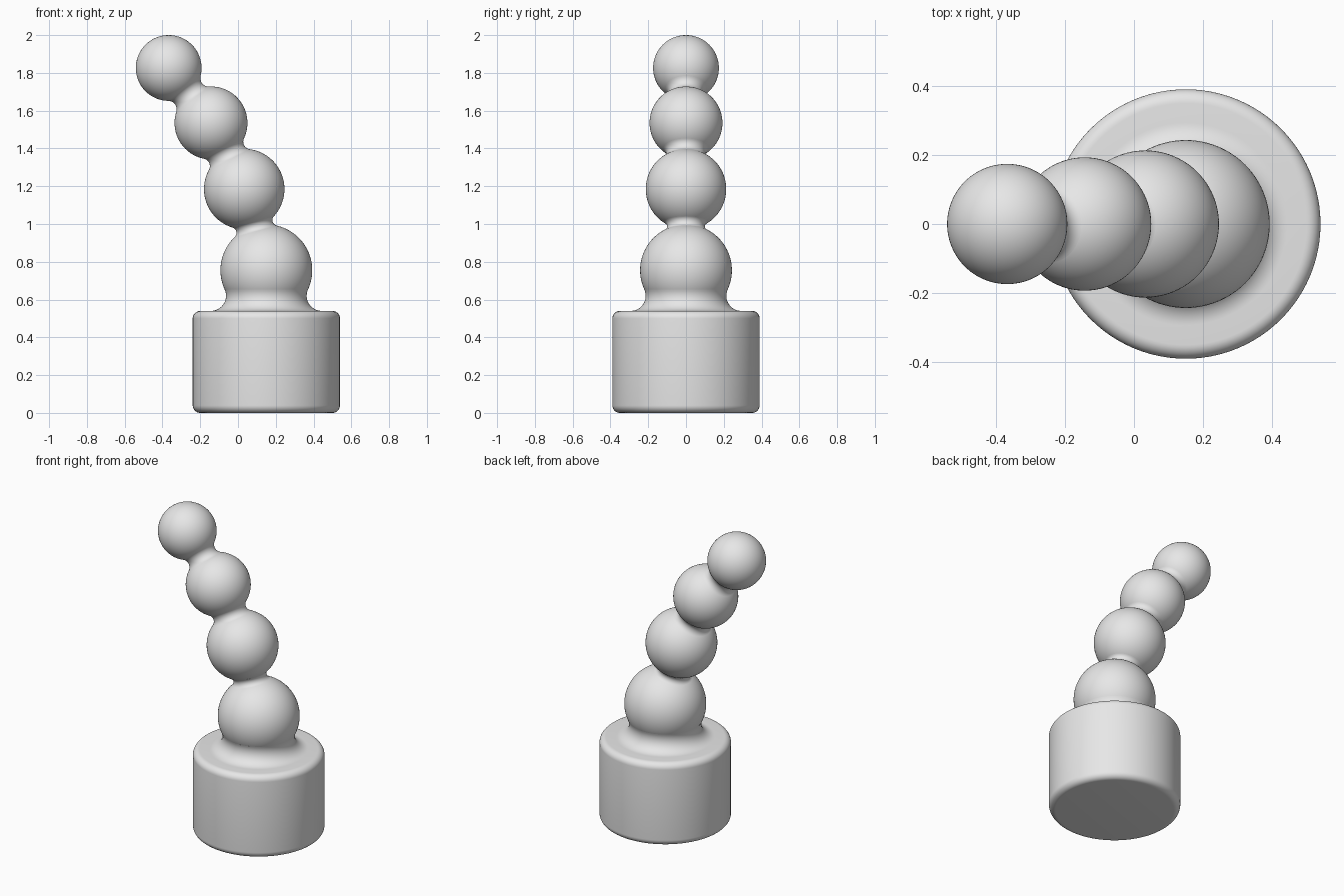
import bpy
import math
from mathutils import Vector

cube = bpy.data.objects.get("Cube")
if cube:
    bpy.data.objects.remove(cube, do_unlink=True)

SEGMENTS = 96
grey = bpy.data.materials.new("light grey")
grey.use_nodes = True
grey.diffuse_color = (0.8, 0.8, 0.8, 1)
grey.node_tree.nodes["Principled BSDF"].inputs["Base Color"].default_value = (0.8, 0.8, 0.8, 1)


def arc(cx, cz, radius, start, end, steps=12):
    """Profile points (radius, height) along an arc, angles in radians."""
    angles = [start + (end - start) * i / steps for i in range(steps + 1)]
    return [(cx + radius * math.cos(a), cz + radius * math.sin(a)) for a in angles]


def lathe(name, profile, origin, axis):
    """Spin a profile around an axis through origin."""
    verts, faces = [], []
    for r, h in profile:
        for s in range(SEGMENTS):
            a = math.tau * s / SEGMENTS
            verts.append((r * math.cos(a), r * math.sin(a), h))
    for i in range(len(profile) - 1):
        for s in range(SEGMENTS):
            t = (s + 1) % SEGMENTS
            a, b = i * SEGMENTS, (i + 1) * SEGMENTS
            faces.append((a + s, a + t, b + t, b + s))
    last = (len(profile) - 1) * SEGMENTS
    faces.append(tuple(reversed(range(SEGMENTS))))
    faces.append(tuple(range(last, last + SEGMENTS)))
    mesh = bpy.data.meshes.new(name)
    mesh.from_pydata(verts, [], faces)
    obj = bpy.data.objects.new(name, mesh)
    bpy.context.collection.objects.link(obj)
    obj.location = origin
    obj.rotation_mode = 'QUATERNION'
    obj.rotation_quaternion = Vector((0, 0, 1)).rotation_difference(axis)
    finish(obj)


def finish(obj):
    obj.data.materials.append(grey)
    bpy.ops.object.select_all(action='DESELECT')
    obj.select_set(True)
    bpy.context.view_layer.objects.active = obj
    bpy.ops.object.shade_smooth_by_angle(angle=math.radians(35))


def neck(name, c1, r1, c2, r2, f):
    """Concave collar of fillet radius f, tangent to two balls."""
    axis = c2 - c1
    d = axis.length
    a, b = r1 + f, r2 + f
    h = (a * a - b * b + d * d) / (2 * d)
    x = math.sqrt(a * a - h * h)
    start = math.atan2(-h, -x) + math.tau
    end = math.atan2(d - h, -x)
    profile = arc(x, h, f, start, end, 16)
    lathe(name, profile, c1, axis.normalized())


# Balls, from the bottom of the stack to its tip
balls = [
    ("lower_ball", Vector((0.15, 0, 0.755)), 0.243),
    ("second_ball", Vector((0.033, 0, 1.185)), 0.213),
    ("third_ball", Vector((-0.143, 0, 1.535)), 0.193),
    ("tip_ball", Vector((-0.367, 0, 1.826)), 0.174),
]
for name, centre, radius in balls:
    bpy.ops.mesh.primitive_uv_sphere_add(segments=SEGMENTS, ring_count=48,
                                         radius=radius, location=centre)
    ball = bpy.context.object
    ball.name = name
    finish(ball)

# Collars joining neighbouring balls
necks = [("lower_neck", 0.03), ("middle_neck", 0.04), ("upper_neck", 0.045)]
for i, (name, fillet) in enumerate(necks):
    neck(name, balls[i][1], balls[i][2], balls[i + 1][1], balls[i + 1][2], fillet)

# Round base with soft rims and a flared collar under the lowest ball
R, H, EDGE, FLARE = 0.39, 0.54, 0.04, 0.08
ball_z, ball_r = balls[0][1].z, balls[0][2]
flare_z = H + FLARE
flare_x = math.sqrt((ball_r + FLARE) ** 2 - (ball_z - flare_z) ** 2)
touch = math.atan2(ball_z - flare_z, -flare_x)
profile = arc(R - EDGE, EDGE, EDGE, -math.pi / 2, 0, 8)
profile += arc(R - EDGE, H - EDGE, EDGE, 0, math.pi / 2, 8)
profile += arc(flare_x, flare_z, FLARE, math.pi * 1.5, touch, 16)
lathe("base", profile, Vector((balls[0][1].x, 0, 0)), Vector((0, 0, 1)))
